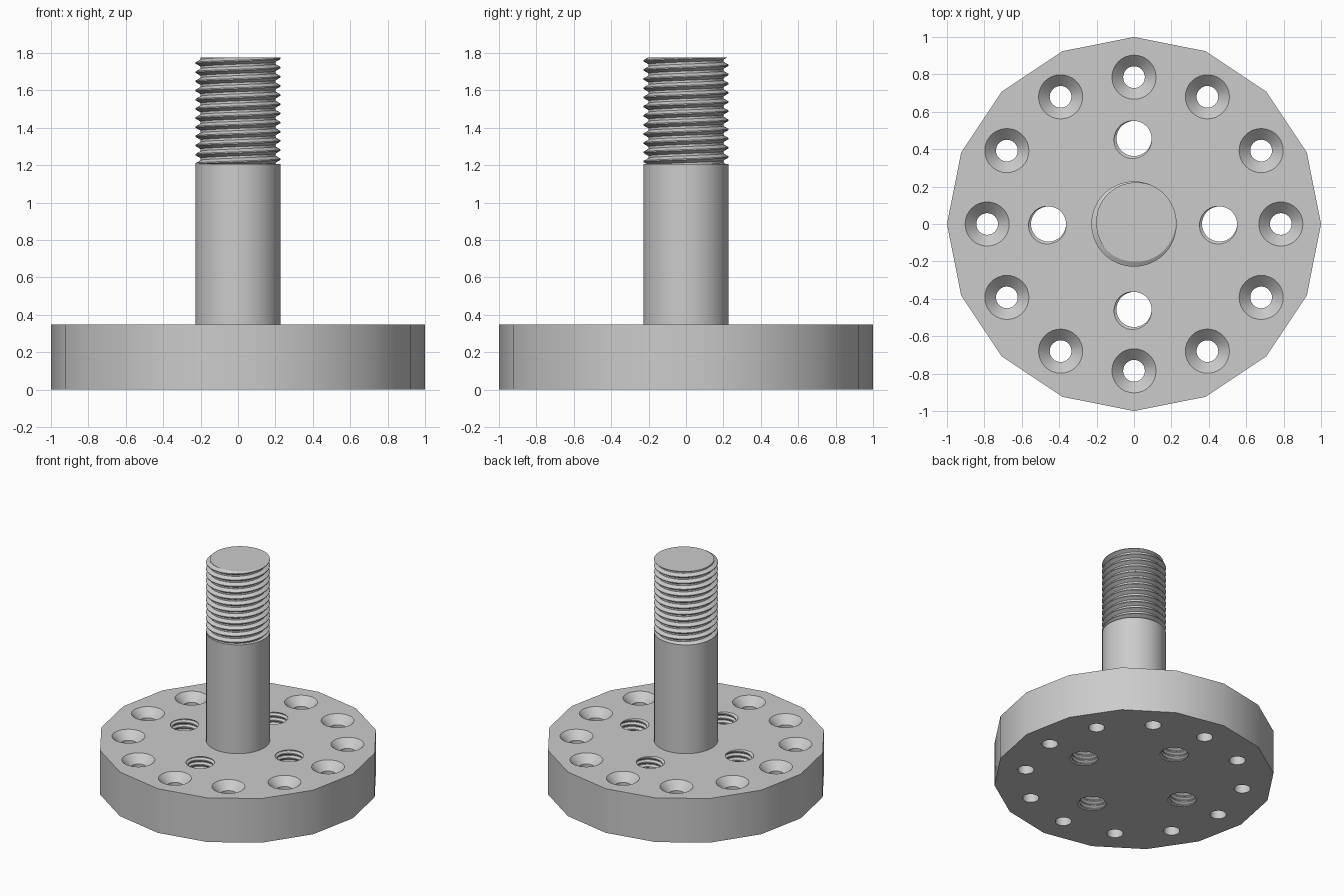
import bpy, bmesh
from math import pi, cos, sin, radians

cube = bpy.data.objects.get("Cube")
if cube:
    bpy.data.objects.remove(cube, do_unlink=True)

PLATE_TOP, SHAFT_TOP, STUD_TOP = 0.348, 1.205, 1.777
SHAFT_R = 0.228

steel = bpy.data.materials.new("light_grey_steel")
steel.use_nodes = True
steel.diffuse_color = (0.6, 0.6, 0.6, 1)
steel.node_tree.nodes["Principled BSDF"].inputs["Base Color"].default_value = (0.6, 0.6, 0.6, 1)


def finish(bm, name):
    """Turn a bmesh into a linked object with the steel material."""
    bmesh.ops.recalc_face_normals(bm, faces=bm.faces)
    mesh = bpy.data.meshes.new(name)
    bm.to_mesh(mesh)
    bm.free()
    mesh.materials.append(steel)
    obj = bpy.data.objects.new(name, mesh)
    bpy.context.collection.objects.link(obj)
    return obj


def lathe(bm, profile, sides, cx=0, cy=0):
    """Closed solid of revolution from (radius, z) points."""
    rings = [[bm.verts.new((cx + r * cos(2 * pi * i / sides),
                            cy + r * sin(2 * pi * i / sides), z))
              for i in range(sides)] for r, z in profile]
    for a, b in zip(rings, rings[1:]):
        for i in range(sides):
            j = (i + 1) % sides
            bm.faces.new((a[i], a[j], b[j], b[i]))
    bm.faces.new(rings[0][::-1])
    bm.faces.new(rings[-1])


def thread(bm, major, minor, pitch, bottom, top, phase_z, start, sides):
    """Closed threaded rod; its crest meets height phase_z at angle start."""
    profile = [(-0.06, major), (0.06, major), (0.38, minor), (0.62, minor), (0.94, major)]
    first = int(((bottom - phase_z) / pitch - 3) * sides)
    last = int(((top - phase_z) / pitch + 3) * sides)
    rows = []
    for i in range(first, last + 1):
        a = start + 2 * pi * i / sides
        rows.append([bm.verts.new((r * cos(a), r * sin(a), phase_z + pitch * (i / sides + t)))
                     for t, r in profile])
    for a, b in zip(rows, rows[1:]):
        for k in range(len(profile) - 1):
            bm.faces.new((a[k], b[k], b[k + 1], a[k + 1]))
    bmesh.ops.remove_doubles(bm, verts=bm.verts, dist=0.0001)
    # Trim both ends flat and cap them
    for z, way in ((bottom, -1), (top, 1)):
        bmesh.ops.bisect_plane(bm, geom=bm.verts[:] + bm.edges[:] + bm.faces[:], dist=1e-6,
                               plane_co=(0, 0, z), plane_no=(0, 0, way), clear_outer=True)
    rim = [e for e in bm.edges if e.is_boundary]
    bmesh.ops.holes_fill(bm, edges=rim, sides=0)


# Sixteen-sided base plate
bm = bmesh.new()
lathe(bm, [(1, 0), (1, PLATE_TOP)], 16)
plate = finish(bm, "base_plate")

# Ring of twelve countersunk holes
bm = bmesh.new()
for n in range(12):
    a = n * pi / 6
    lathe(bm, [(0.058, -0.1), (0.058, PLATE_TOP - 0.06), (0.118, PLATE_TOP), (0.138, PLATE_TOP + 0.02)],
          32, 0.785 * cos(a), 0.785 * sin(a))
cutters = [finish(bm, "countersink_cutter")]

# Four threaded holes
for n in range(4):
    bm = bmesh.new()
    thread(bm, 0.11, 0.094, 0.036, -0.05, PLATE_TOP + 0.05, PLATE_TOP, radians(225), 28)
    tap = finish(bm, "threaded_hole_cutter")
    for v in tap.data.vertices:
        v.co.x += 0.457 * cos(n * pi / 2)
        v.co.y += 0.457 * sin(n * pi / 2)
    cutters.append(tap)

# Cut the holes and drop the cutters
bpy.context.view_layer.objects.active = plate
for cutter in cutters:
    cutter.hide_render = True
    mod = plate.modifiers.new("holes", 'BOOLEAN')
    mod.operation = 'DIFFERENCE'
    mod.solver = 'EXACT'
    mod.object = cutter
    bpy.ops.object.modifier_apply(modifier=mod.name)
    bpy.data.objects.remove(cutter, do_unlink=True)

# Plain shaft
bm = bmesh.new()
lathe(bm, [(SHAFT_R, PLATE_TOP - 0.02), (SHAFT_R, SHAFT_TOP)], 48)
shaft = finish(bm, "shaft")

# Threaded end of the shaft
bm = bmesh.new()
thread(bm, SHAFT_R, 0.201, 0.049, SHAFT_TOP - 0.002, STUD_TOP, STUD_TOP, radians(45), 48)
stud = finish(bm, "threaded_end")

# Smooth round walls, keep sharp edges
bpy.ops.object.select_all(action='DESELECT')
for obj in (plate, shaft, stud):
    obj.select_set(True)
bpy.ops.object.shade_smooth_by_angle(angle=radians(30))
